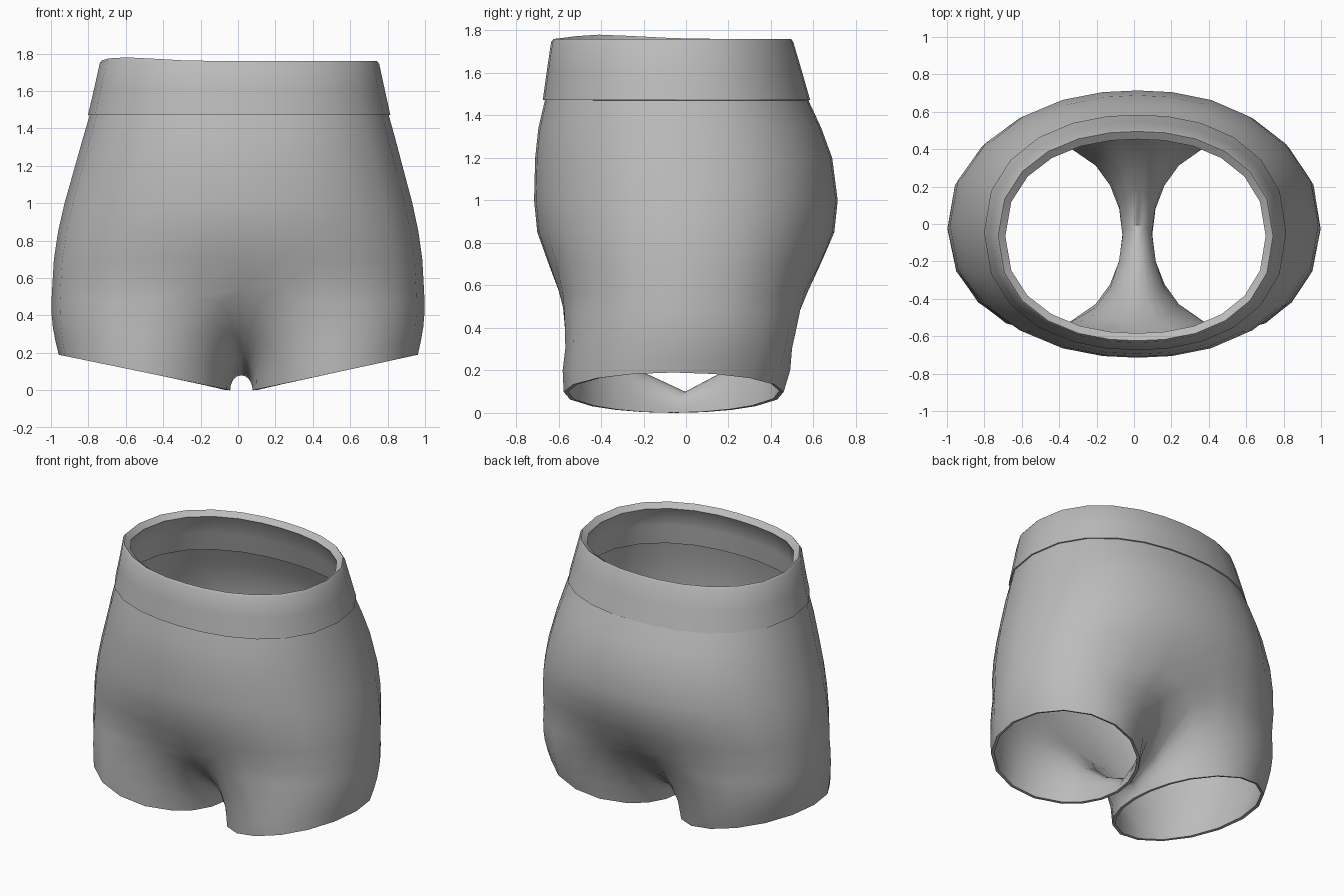
import bpy, bmesh, math
from mathutils import Vector

if "Cube" in bpy.data.objects:
    bpy.data.objects.remove(bpy.data.objects["Cube"])

fabric = bpy.data.materials.new("grey fabric")
fabric.diffuse_color = (0.5, 0.5, 0.5, 1)
fabric.use_nodes = True
fabric.node_tree.nodes["Principled BSDF"].inputs["Base Color"].default_value = fabric.diffuse_color

N = 12  # segments per half of the body


def half_ring(z, a, yf, yb, power=0.9):
    """Half cross-section from front centre, round the side, to back centre."""
    pts, cy, b = [], (yf + yb) / 2, (yb - yf) / 2
    for i in range(N + 1):
        u = 2 * i / N - 1
        t = math.copysign(math.pi / 2 * (1 - (1 - abs(u)) ** 1.25), u)
        c, s = math.cos(t), math.sin(t)
        x = a * max(c, 0) ** power if 0 < i < N else 0.0
        y = cy + b * math.copysign(abs(s) ** power, s)
        pts.append(Vector((x, y, z)))
    return pts


def make_part(name, rows, closed_rows, thickness):
    """Loft the rows on both sides, weld the centre line, add thickness."""
    bm = bmesh.new()
    for side in (1, -1):
        for group, closed in ((rows, False), (closed_rows, True)):
            grid = [[bm.verts.new((p.x * side, p.y, p.z)) for p in r] for r in group]
            for r0, r1 in zip(grid, grid[1:]):
                n = len(r0)
                for i in range(n if closed else n - 1):
                    j = (i + 1) % n
                    f = [r1[i], r1[j], r0[j], r0[i]]
                    bm.faces.new(f if side > 0 else f[::-1])
    bmesh.ops.remove_doubles(bm, verts=bm.verts, dist=0.0005)
    # soften the area around the crotch, leaving the hems in place
    soft = [v for v in bm.verts if v.co.z < .8 and abs(v.co.x) < .5
            and not v.is_boundary and abs(v.co.y) > .1]
    for _ in range(3):
        bmesh.ops.smooth_vert(bm, verts=soft, factor=0.4,
                              use_axis_x=True, use_axis_y=True, use_axis_z=True)
    bmesh.ops.recalc_face_normals(bm, faces=bm.faces)
    bm.normal_update()
    outer = max(bm.faces, key=lambda f: f.calc_center_median().x)
    if outer.normal.x < 0:
        bmesh.ops.reverse_faces(bm, faces=bm.faces)
    # slight sideways lean of the middle, and a small lift of the waist edge
    for v in bm.verts:
        v.co.x += 0.018 * (1 - v.co.x ** 2)
        if v.co.z > 1.7:
            v.co.z += 0.02 * math.exp(-((v.co.x + .6) ** 2 + (v.co.y + .4) ** 2) / .08)
    me = bpy.data.meshes.new(name)
    bm.to_mesh(me)
    bm.free()
    me.materials.append(fabric)
    ob = bpy.data.objects.new(name, me)
    bpy.context.collection.objects.link(ob)
    bpy.context.view_layer.objects.active = ob
    ob.select_set(True)
    mod = ob.modifiers.new("thickness", 'SOLIDIFY')
    mod.thickness, mod.offset = thickness, -1
    bpy.ops.object.modifier_apply(modifier=mod.name)
    bpy.ops.object.shade_smooth_by_angle(angle=math.radians(50))
    ob.select_set(False)
    return ob


# Body: height, half width, front y, back y, roundness
body = [half_ring(*p) for p in (
    (1.48, .797, -.662, .572), (1.34, .837, -.695, .637), (1.2, .875, -.71, .688),
    (1.0, .93, -.715, .714), (.85, .963, -.70, .698, .89), (.70, .985, -.67, .658, .87),
    (.56, .993, -.632, .61, .85))]

# Pull the centre line in towards the crotch
for row, pull in ((body[-2], .015), (body[-1], .05)):
    for p in row:
        p.y -= math.copysign(pull * math.exp(-(p.x / .25) ** 2), p.y)

# Crotch bridge, from back centre to front centre
bridge = [Vector((0, y, z)) for y, z in (
    (.42, .35), (.22, .165), (0, .08), (-.25, .165), (-.47, .35))]
top = body[-1] + bridge

# Leg opening: slanted oval, higher on the outside
hem = []
for i in range(len(top)):
    if i <= N:
        ang = math.radians(-132 + 264 * i / N)
    else:
        ang = math.radians(132 + 96 * (i - N) / 6)
    x, y = .51 + .45 * math.cos(ang), -.058 + .518 * math.sin(ang)
    hem.append(Vector((x, y, .19 * (x - .06) / .9)))

# Leg rings blend from the crotch ring to the opening:
# rounded arches near the centre line, a soft bulge round the outside
legs = []
for t in (0, .2, .4, .6, .8, 1):
    ring = []
    for i, (p, q) in enumerate(zip(top, hem)):
        v = p.lerp(q, t)
        edge = 1 if i > N else max(0, 1 - min(i, N - i) / 2.5)
        arch = Vector((p.x + (q.x - p.x) * math.sin(t * math.pi / 2), v.y,
                       q.z + (p.z - q.z) * math.cos(t * math.pi / 2)))
        v = v.lerp(arch, edge)
        if i <= N:
            out = Vector((q.x - .51, q.y + .058, 0)).normalized()
            size = .018 + (.014 * out.y if out.y > 0 else .01 * out.y)
            v += out * size * math.sin(math.pi * t) * math.sin(math.pi * i / N)
        ring.append(v)
    legs.append(ring)

make_part("shorts_body", body, legs, 0.02)

# Waistband
band = [half_ring(*p) for p in (
    (1.76, .735, -.624, .495), (1.745, .747, -.635, .505),
    (1.61, .777, -.655, .545), (1.473, .808, -.674, .584))]
make_part("waistband", band, [], 0.05)
